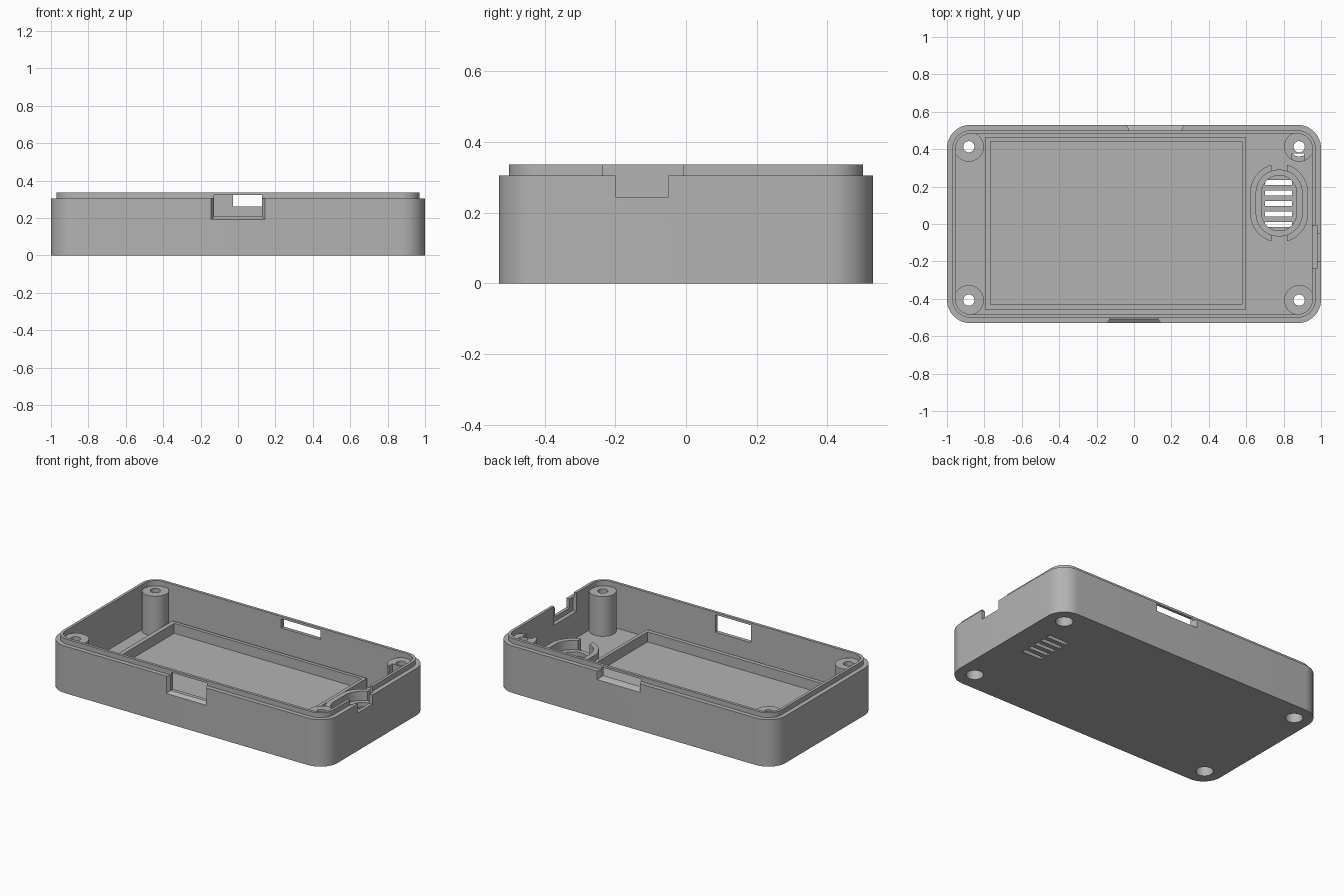
import bpy
import bmesh
import math

if "Cube" in bpy.data.objects:
    bpy.data.objects.remove(bpy.data.objects["Cube"], do_unlink=True)

grey = bpy.data.materials.new("plastic_grey")
grey.use_nodes = True
colour = (0.45, 0.45, 0.45, 1)
grey.diffuse_color = colour
grey.node_tree.nodes["Principled BSDF"].inputs["Base Color"].default_value = colour


def finish(name, bm):
    bmesh.ops.recalc_face_normals(bm, faces=bm.faces)
    mesh = bpy.data.meshes.new(name)
    bm.to_mesh(mesh)
    bm.free()
    mesh.materials.append(grey)
    obj = bpy.data.objects.new(name, mesh)
    bpy.context.collection.objects.link(obj)
    return obj


def slab(name, cx, cy, hx, hy, r, z0, z1, steps=12):
    """Vertical prism over a rounded rectangle, obround or circle."""
    pts = []
    for k, (sx, sy) in enumerate([(1, 1), (-1, 1), (-1, -1), (1, -1)]):
        for i in range(steps + 1):
            a = math.pi / 2 * (k + i / steps)
            pts.append((cx + sx * (hx - r) + r * math.cos(a),
                        cy + sy * (hy - r) + r * math.sin(a), z0))
    bm = bmesh.new()
    face = bm.faces.new([bm.verts.new(p) for p in pts])
    top = bmesh.ops.extrude_face_region(bm, geom=[face])["geom"]
    for v in top:
        if isinstance(v, bmesh.types.BMVert):
            v.co.z = z1
    bmesh.ops.remove_doubles(bm, verts=bm.verts, dist=1e-5)
    return finish(name, bm)


def hull(name, points):
    bm = bmesh.new()
    for p in points:
        bm.verts.new(p)
    bmesh.ops.convex_hull(bm, input=bm.verts)
    bmesh.ops.dissolve_limit(bm, angle_limit=0.01, verts=bm.verts, edges=bm.edges)
    return finish(name, bm)


def box(name, x0, x1, y0, y1, z0, z1):
    return hull(name, [(x, y, z) for x in (x0, x1) for y in (y0, y1) for z in (z0, z1)])


def combine(target, tool, operation="DIFFERENCE"):
    tool.hide_render = True
    mod = target.modifiers.new("cut", "BOOLEAN")
    mod.operation = operation
    mod.solver = "EXACT"
    mod.object = tool
    bpy.context.view_layer.objects.active = target
    bpy.ops.object.modifier_apply(modifier=mod.name)
    bpy.data.objects.remove(tool, do_unlink=True)


FLOOR = 0.045
RIM = 0.305
TOP = 0.337

# Outer shell with a stepped lip, hollowed out
case = slab("case_shell", 0, 0, 1, 0.53, 0.125, 0, RIM)
combine(case, slab("lip", 0, 0, 0.971, 0.501, 0.096, 0.2, TOP), "UNION")
combine(case, slab("cavity", 0, 0, 0.953, 0.483, 0.078, FLOOR, 0.5))

# Corner screw posts with through holes and deep counterbores
posts = [(sx * 0.883, y) for sx in (-1, 1) for y in (-0.407, 0.413)]
for x, y in posts:
    combine(case, slab("post", x, y, 0.08, 0.08, 0.08, 0.02, 0.303), "UNION")
for x, y in posts:
    combine(case, slab("screw_hole", x, y, 0.03, 0.03, 0.03, -0.1, 0.5, 8))
    combine(case, slab("counterbore", x, y, 0.052, 0.052, 0.052, -0.1, 0.24, 8))
combine(case, box("post_slot", 0.845, 0.91, 0.33, 0.378, 0.18, 0.5))


# Front and back windows with bevelled outer edges
def window(side, x0, x1, z0, z1, bevel):
    outer, inner = side * 0.54, side * 0.508
    rings = [(outer, bevel * 1.4), (inner, 0)]
    combine(case, hull("bevel", [(x, y, z) for y, b in rings
                                 for x in (x0 - b, x1 + b) for z in (z0 - b, z1)]))
    combine(case, box("opening", x0, x1, min(side * 0.45, outer), max(side * 0.45, outer), z0, z1))


window(-1, -0.128, 0.128, 0.208, 0.322, 0.016)
window(1, -0.028, 0.255, 0.262, 0.322, 0.013)

# Side port: narrow notch outside, wider seat inside
combine(case, box("port_notch", 0.94, 1.1, -0.2, -0.05, 0.245, 0.5))
combine(case, box("port_seat", 0.94, 0.978, -0.237, -0.008, 0.215, 0.5))

# Speaker vents through the floor
for i in range(5):
    y = 0.221 - i * 0.056
    combine(case, box("vent", 0.7, 0.845, y - 0.013, y + 0.013, -0.1, 0.1))

# Rectangular retaining frame on the floor
frame = box("retaining_frame", -0.797, 0.6, -0.457, 0.465, 0.04, 0.11)
combine(frame, box("frame_inside", -0.768, 0.578, -0.43, 0.442, 0, 0.3))


# Speaker holder: low ledge inside a taller split ring
def ring(name, outer, inner, height):
    cx, cy, straight = 0.776, 0.112, 0.055
    obj = slab(name, cx, cy, outer, outer + straight, outer, 0.04, height)
    combine(obj, slab("bore", cx, cy, inner, inner + straight, inner, 0, 0.4))
    return obj


ledge = ring("speaker_ledge", 0.124, 0.093, 0.07)
holder = ring("speaker_ring", 0.155, 0.123, 0.13)
combine(holder, box("ring_gap", 0.734, 0.818, -0.3, 0.5, 0, 0.3))

# Smooth the curved walls and keep the edges crisp
for obj in (case, frame, ledge, holder):
    bpy.ops.object.select_all(action="DESELECT")
    obj.select_set(True)
    bpy.context.view_layer.objects.active = obj
    bpy.ops.object.shade_smooth_by_angle(angle=math.radians(30))
